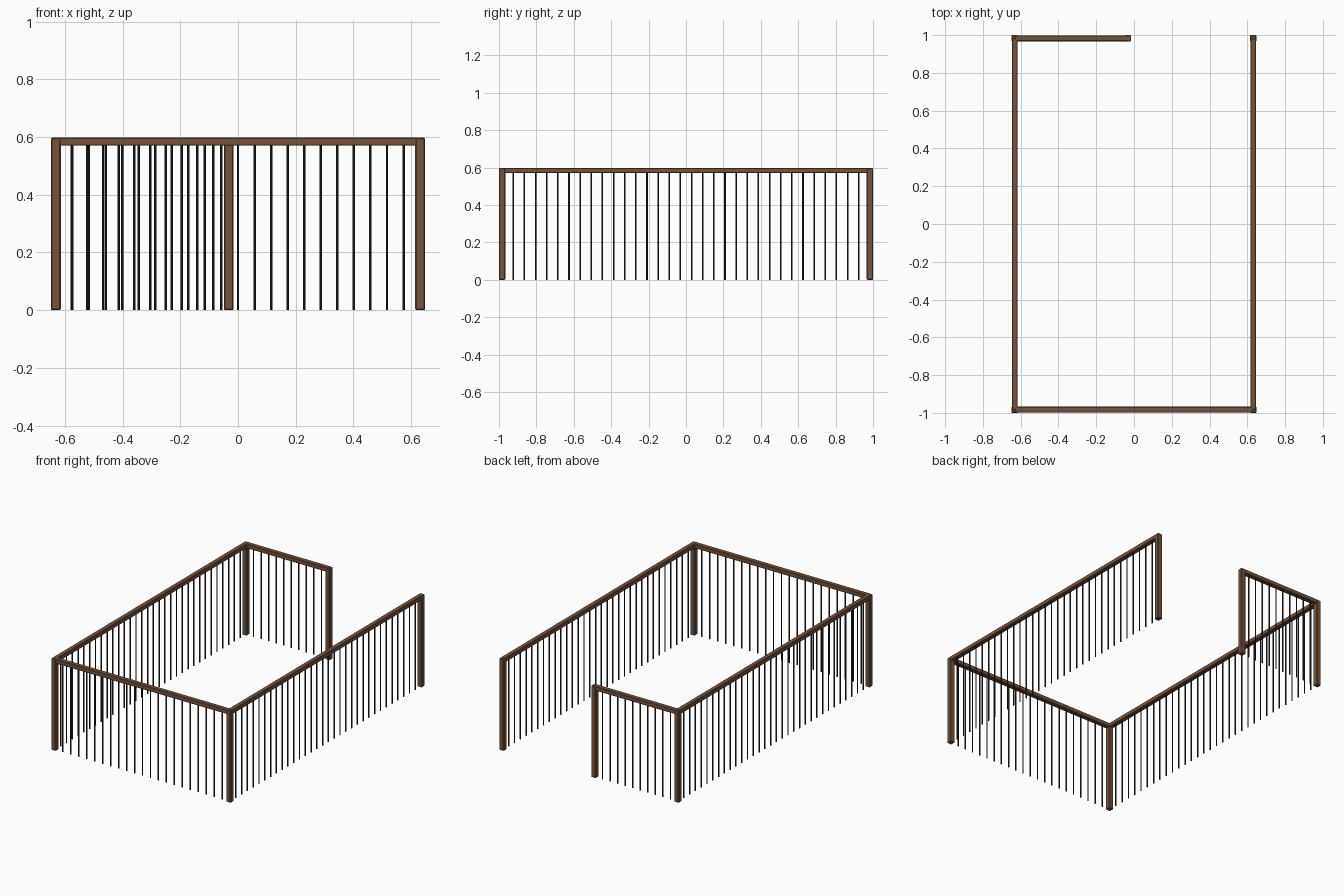
import bpy, bmesh
from mathutils import Vector, Matrix

if "Cube" in bpy.data.objects:
    bpy.data.objects.remove(bpy.data.objects["Cube"])

def material(name, rgb):
    m = bpy.data.materials.new(name)
    m.diffuse_color = (*rgb, 1)
    m.use_nodes = True
    m.node_tree.nodes["Principled BSDF"].inputs["Base Color"].default_value = m.diffuse_color
    return m

WOOD = material("brown wood", (0.18, 0.088, 0.045))
IRON = material("dark iron", (0.02, 0.025, 0.024))

PX, PY = 0.631, 0.983      # post centre lines
POST, RAIL_W, RAIL_H = 0.034, 0.031, 0.028
TOP = 0.597

def finish(name, bm, mat):
    me = bpy.data.meshes.new(name)
    bm.to_mesh(me)
    bm.free()
    me.materials.append(mat)
    ob = bpy.data.objects.new(name, me)
    bpy.context.collection.objects.link(ob)
    return ob

def beam(name, lo, hi, bevel):
    bm = bmesh.new()
    lo, hi = Vector(lo), Vector(hi)
    size = hi - lo
    bmesh.ops.create_cube(bm, size=1, matrix=Matrix.Translation((lo + hi) / 2) @ Matrix.Diagonal((*size, 1)))
    bmesh.ops.bevel(bm, geom=bm.edges[:], offset=bevel, segments=1, affect='EDGES', profile=0.5)
    return finish(name, bm, WOOD)

def post(name, x, y):
    h = POST / 2
    beam(name, (x - h, y - h, 0), (x + h, y + h, TOP), 0.004)

def fence(name, a, b, count):
    # top rail between post centres
    a, b = Vector((*a, 0)), Vector((*b, 0))
    d = (b - a).normalized()
    side = Vector((abs(d.y), abs(d.x), 0)) * RAIL_W / 2
    beam(name + "_rail", a - side + Vector((0, 0, TOP + 0.001 - RAIL_H)),
         b + side + Vector((0, 0, TOP + 0.001)), 0.003)
    # evenly spaced round bars
    bm = bmesh.new()
    height = TOP - RAIL_H + 0.006
    for i in range(1, count + 1):
        p = a.lerp(b, i / (count + 1))
        bmesh.ops.create_cone(bm, cap_ends=True, segments=8, radius1=0.0042, radius2=0.0042,
                              depth=height, matrix=Matrix.Translation((p.x, p.y, height / 2)))
    finish(name + "_bars", bm, IRON)

# posts: four corners plus the end of the short back section
GATE = -0.032
post("front_left_post", -PX, -PY)
post("front_right_post", PX, -PY)
post("back_left_post", -PX, PY)
post("back_right_post", PX, PY)
post("gap_post", GATE, PY)

# fence sections
fence("front", (-PX, -PY), (PX, -PY), 21)
fence("left", (-PX, -PY), (-PX, PY), 32)
fence("right", (PX, -PY), (PX, PY), 32)
fence("back", (-PX, PY), (GATE, PY), 10)
